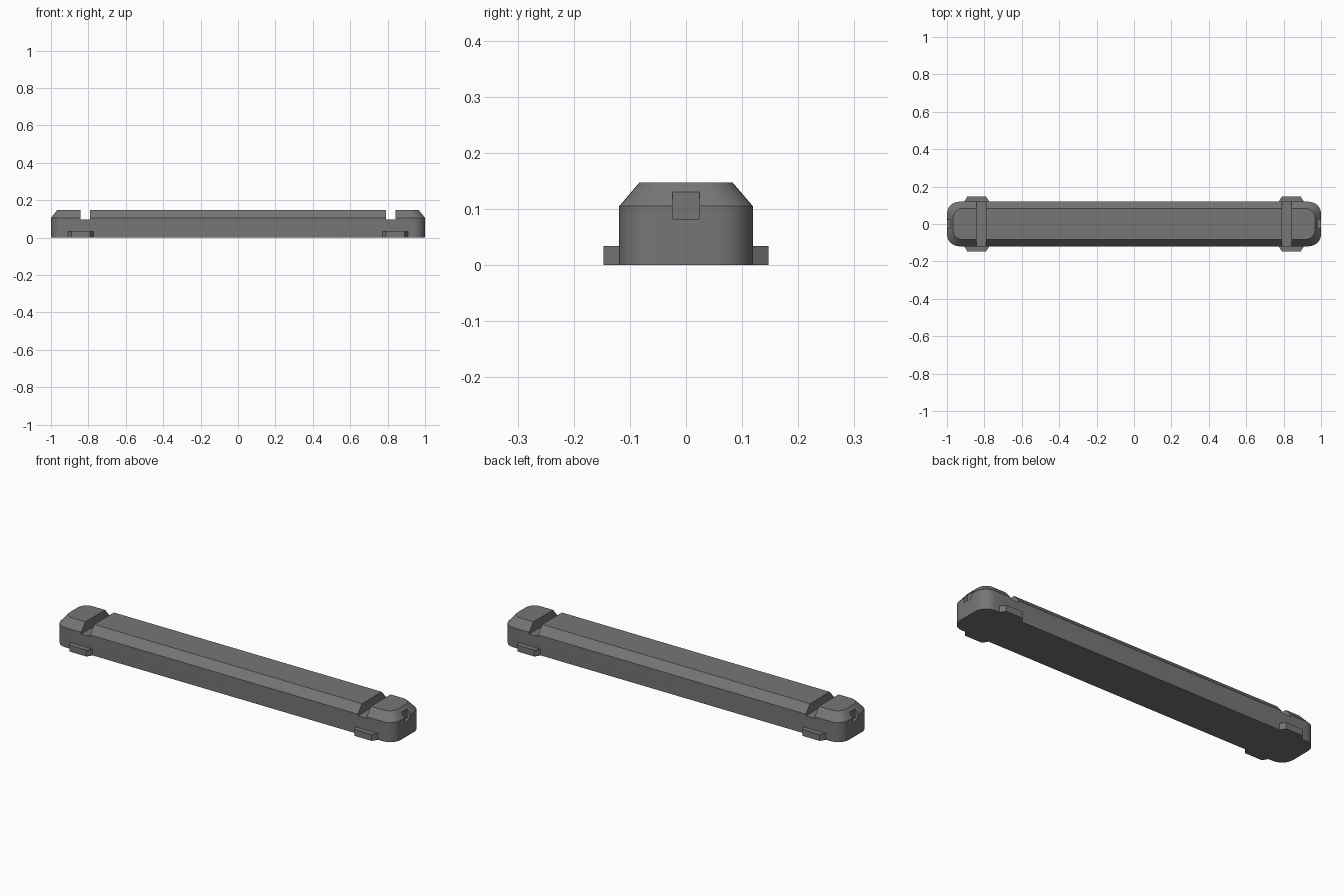
import bpy
import bmesh
from math import cos, sin, pi, radians

default = bpy.data.objects.get("Cube")
if default:
    bpy.data.objects.remove(default, do_unlink=True)

grey = bpy.data.materials.new("dark grey")
grey.use_nodes = True
COLOUR = (0.18, 0.18, 0.18, 1)
grey.diffuse_color = COLOUR
grey.node_tree.nodes["Principled BSDF"].inputs["Base Color"].default_value = COLOUR


def rounded_outline(hx, hy, r, steps=8):
    """Rounded rectangle, counter-clockwise."""
    points = []
    for corner, (sx, sy) in enumerate([(1, 1), (-1, 1), (-1, -1), (1, -1)]):
        for i in range(steps + 1):
            a = (corner + i / steps) * pi / 2
            points.append((sx * (hx - r) + r * cos(a), sy * (hy - r) + r * sin(a)))
    return points


def loft(name, rings):
    """Solid through a stack of (outline, z) rings with closed ends."""
    bm = bmesh.new()
    stack = [[bm.verts.new((x, y, z)) for x, y in outline] for outline, z in rings]
    n = len(stack[0])
    for low, high in zip(stack, stack[1:]):
        for i in range(n):
            j = (i + 1) % n
            bm.faces.new((low[i], low[j], high[j], high[i]))
    bm.faces.new(stack[0][::-1])
    bm.faces.new(stack[-1])
    bmesh.ops.recalc_face_normals(bm, faces=bm.faces)
    mesh = bpy.data.meshes.new(name)
    bm.to_mesh(mesh)
    bm.free()
    mesh.materials.append(grey)
    obj = bpy.data.objects.new(name, mesh)
    bpy.context.collection.objects.link(obj)
    return obj


def box(name, x0, x1, y0, y1, z0, z1):
    outline = [(x0, y0), (x1, y0), (x1, y1), (x0, y1)]
    return loft(name, [(outline, z0), (outline, z1)])


def activate(obj):
    bpy.ops.object.select_all(action="DESELECT")
    obj.select_set(True)
    bpy.context.view_layer.objects.active = obj


# Long bar with rounded corners and a bevelled top
base = rounded_outline(1.0, 0.119, 0.065)
top = rounded_outline(0.967, 0.083, 0.05)
body = loft("bar_body", [(base, 0), (base, 0.105), (top, 0.147)])

# Cross grooves and end notches
cutters = []
for side in (-1, 1):
    x0, x1 = sorted((side * 0.79, side * 0.842))
    cutters.append(box("groove_cutter", x0, x1, -0.2, 0.2, 0.096, 0.2))
    x0, x1 = sorted((side * 0.98, side * 1.1))
    cutters.append(box("notch_cutter", x0, x1, -0.024, 0.024, 0.082, 0.13))

for cutter in cutters:
    cutter.hide_render = True
    cut = body.modifiers.new("cut", "BOOLEAN")
    cut.operation = "DIFFERENCE"
    cut.solver = "EXACT"
    cut.object = cutter
    activate(body)
    bpy.ops.object.modifier_apply(modifier=cut.name)
    bpy.data.objects.remove(cutter, do_unlink=True)

activate(body)
bpy.ops.object.shade_smooth_by_angle(angle=radians(30))

# Tapered mounting tabs along both long sides
for x, end in ((-0.841, "right"), (0.841, "left")):
    for side, face in ((-1, "front"), (1, "back")):
        outline = [(x - 0.068, side * 0.118), (x + 0.068, side * 0.118),
                   (x + 0.05, side * 0.147), (x - 0.05, side * 0.147)]
        loft(f"{face}_{end}_tab", [(outline, 0), (outline, 0.034)])
